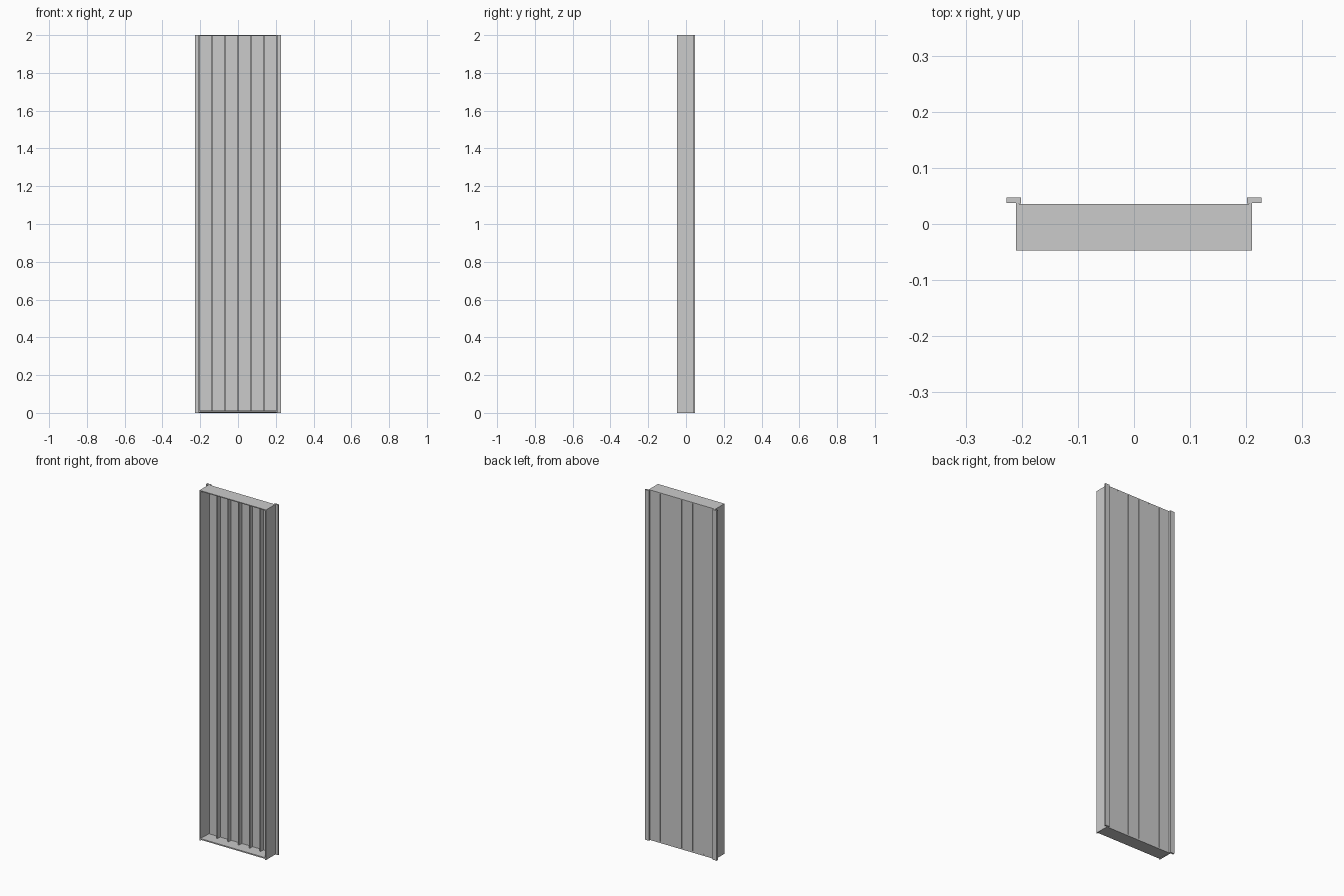
import bpy, bmesh

if "Cube" in bpy.data.objects:
    bpy.data.objects.remove(bpy.data.objects["Cube"])

H = 2.0        # overall height
HALF = 0.21    # half width of the casing
WALL = 0.005   # sheet thickness
FRONT, BACK = -0.047, 0.036
PLANKS = 6


def prism(name, pts, axis, a, b):
    """Extrude a closed 2D profile from a to b along the x or z axis."""
    bm = bmesh.new()
    place = (lambda p, t: (p[0], p[1], t)) if axis == 'z' else (lambda p, t: (t, p[0], p[1]))
    face = bm.faces.new([bm.verts.new(place(p, a)) for p in pts])
    ext = bmesh.ops.extrude_face_region(bm, geom=[face])
    move = (0, 0, b - a) if axis == 'z' else (b - a, 0, 0)
    bmesh.ops.translate(bm, vec=move, verts=[v for v in ext['geom'] if isinstance(v, bmesh.types.BMVert)])
    bmesh.ops.recalc_face_normals(bm, faces=bm.faces)
    mesh = bpy.data.meshes.new(name)
    bm.to_mesh(mesh)
    bm.free()
    ob = bpy.data.objects.new(name, mesh)
    bpy.context.collection.objects.link(ob)
    return ob


def rect(x0, x1, y0, y1):
    return [(x0, y0), (x1, y0), (x1, y1), (x0, y1)]


# Side jambs: thin wall with a mounting flange at the back
jamb = prism("side_jamb", [
    (HALF, FRONT), (HALF, BACK + 0.001), (0.227, BACK + 0.001), (0.227, 0.047),
    (0.201, 0.047), (0.201, BACK + 0.001), (HALF - WALL, BACK), (HALF - WALL, FRONT)], 'z', 0, H)
mirror = jamb.modifiers.new("mirror", 'MIRROR')
mirror.use_axis = (True, False, False)

# Top plate and gently sloping sill
inner = HALF - WALL
prism("top_plate", rect(FRONT, BACK, H - WALL, H), 'x', -inner, inner)
prism("bottom_sill", [(FRONT, 0.005), (BACK, 0.0), (BACK, 0.009), (FRONT, 0.012)], 'x', -inner, inner)

# Back planks with narrow grooves between them
pitch = 2 * inner / PLANKS
for i in range(PLANKS):
    x = -inner + i * pitch
    prism(f"back_plank_{i + 1}", rect(x + 0.002, x + pitch - 0.002, BACK - WALL, BACK), 'z', 0.004, H - 0.002)

# Ribs standing forward behind each groove
for i in range(1, PLANKS):
    x = -inner + i * pitch
    prism(f"rib_{i}", rect(x - 0.003, x + 0.003, 0.005, BACK - 0.003), 'z', 0.006, H - 0.003)
